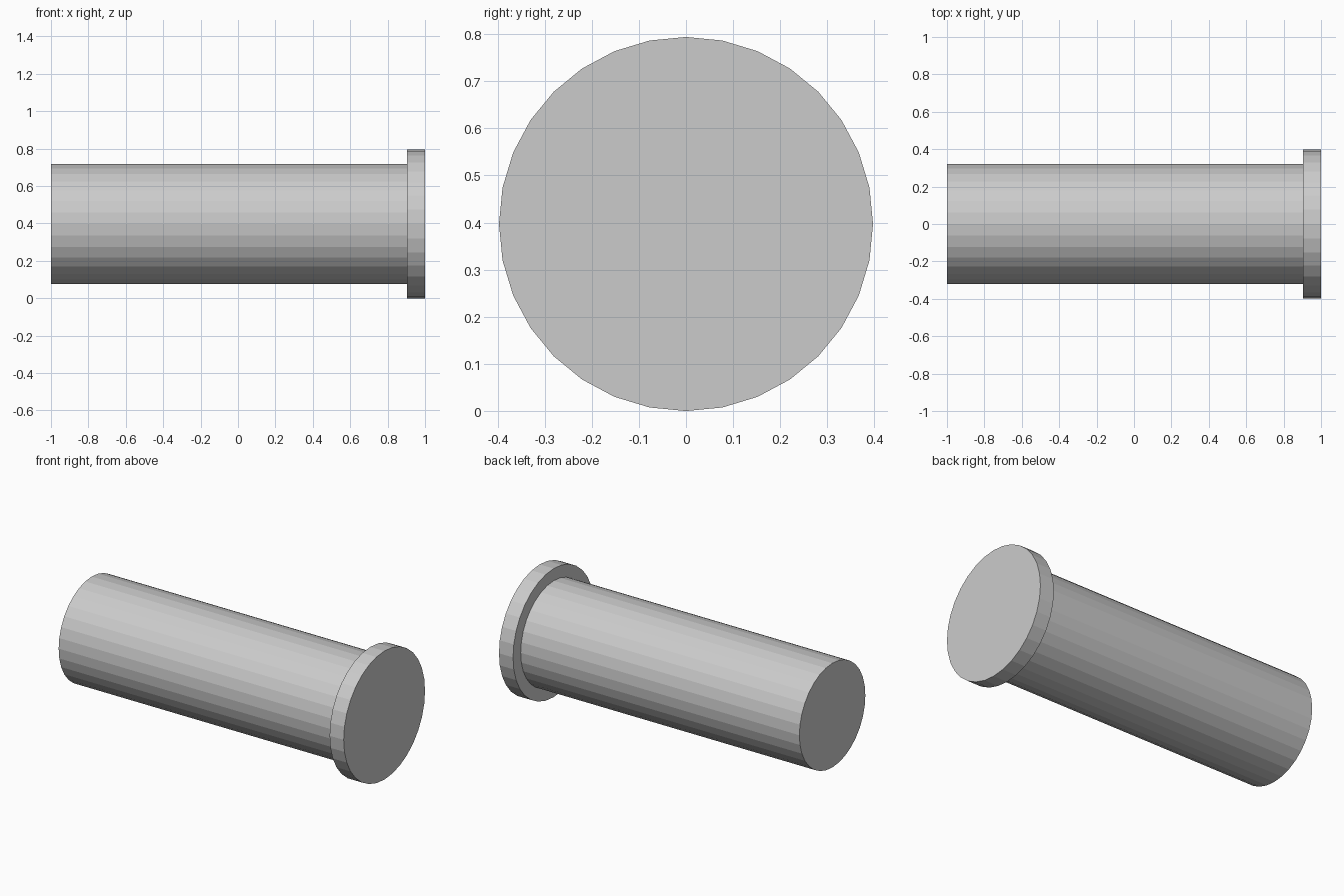
import bpy, bmesh
from math import cos, sin, tau

if "Cube" in bpy.data.objects:
    bpy.data.objects.remove(bpy.data.objects["Cube"])

SIDES = 32
CENTRE_Z = 0.397

# Stepped profile along x: (x, radius)
PROFILE = [(-1.0, 0.322), (0.904, 0.322), (0.904, 0.397), (1.0, 0.397)]


def lathe_x(name, profile):
    """Closed, flat-shaded solid turned around a horizontal axis."""
    bm = bmesh.new()
    rings = [[bm.verts.new((x, r * cos(tau * i / SIDES), CENTRE_Z + r * sin(tau * i / SIDES)))
              for i in range(SIDES)] for x, r in profile]
    for a, b in zip(rings, rings[1:]):
        for i in range(SIDES):
            j = (i + 1) % SIDES
            bm.faces.new((a[i], a[j], b[j], b[i]))
    bm.faces.new(rings[0])
    bm.faces.new(rings[-1])
    bmesh.ops.recalc_face_normals(bm, faces=bm.faces)
    mesh = bpy.data.meshes.new(name)
    bm.to_mesh(mesh)
    bm.free()
    obj = bpy.data.objects.new(name, mesh)
    bpy.context.collection.objects.link(obj)
    return obj


# Pin shaft with its wider flat head
lathe_x("headed_pin", PROFILE)
